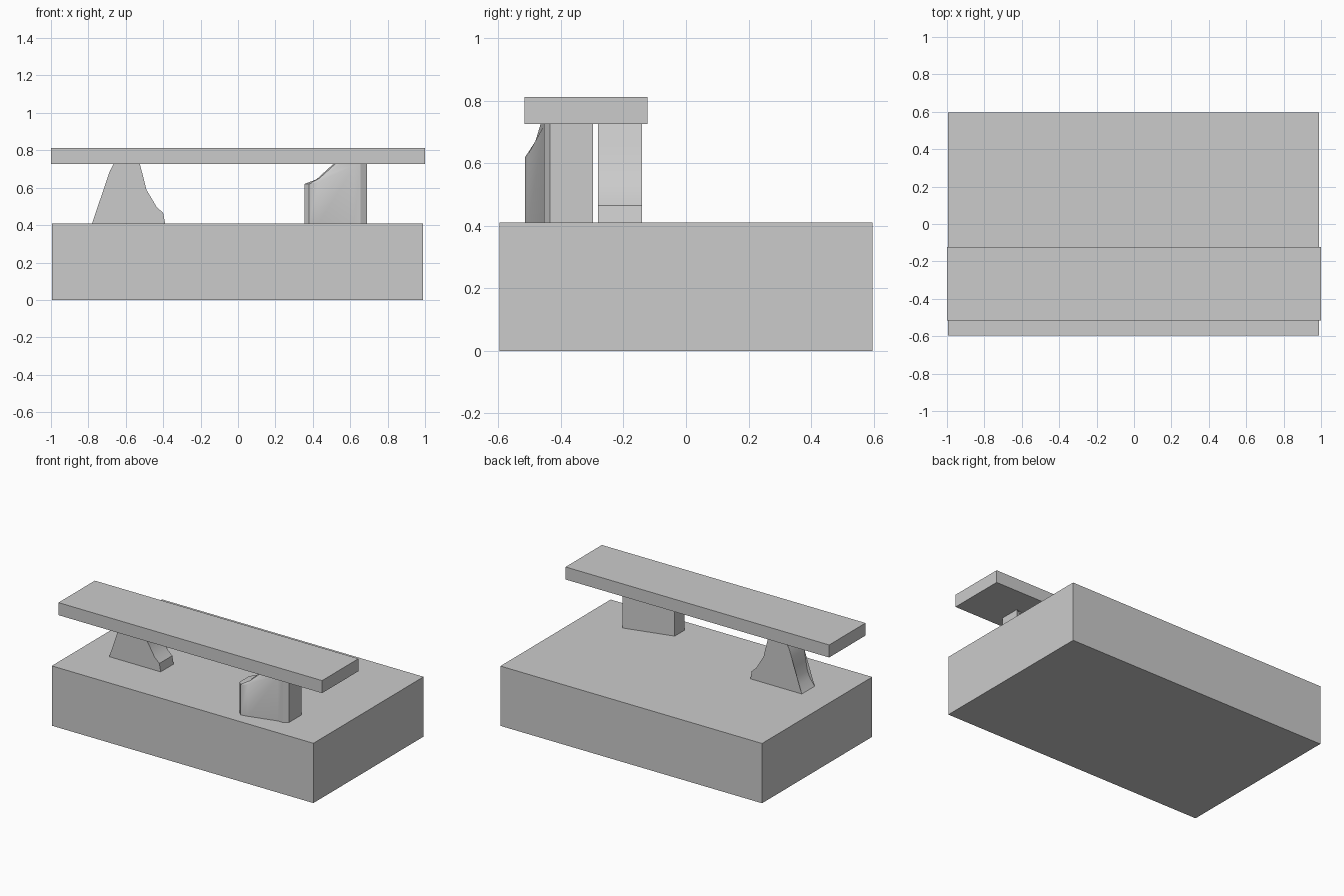
import bpy, bmesh

if "Cube" in bpy.data.objects:
    bpy.data.objects.remove(bpy.data.objects["Cube"])


def finish(name, bm, smooth=False):
    bmesh.ops.recalc_face_normals(bm, faces=bm.faces)
    mesh = bpy.data.meshes.new(name)
    bm.to_mesh(mesh)
    bm.free()
    obj = bpy.data.objects.new(name, mesh)
    bpy.context.collection.objects.link(obj)
    if smooth:
        bpy.ops.object.select_all(action='DESELECT')
        obj.select_set(True)
        bpy.context.view_layer.objects.active = obj
        bpy.ops.object.shade_smooth_by_angle(angle=0.45)
    return obj


def loft(name, rings):
    """Skin matching rings of points and cap both ends."""
    bm = bmesh.new()
    loops = [[bm.verts.new(p) for p in ring] for ring in rings]
    n = len(loops[0])
    for a, b in zip(loops, loops[1:]):
        for i in range(n):
            j = (i + 1) % n
            bm.faces.new((a[i], a[j], b[j], b[i]))
    bm.faces.new(loops[0])
    bm.faces.new(loops[-1])
    bmesh.ops.triangulate(bm, faces=[f for f in bm.faces if len(f.verts) > 4])
    return finish(name, bm, True)


def box(name, lo, hi):
    bm = bmesh.new()
    bmesh.ops.create_cube(bm, size=1)
    for v in bm.verts:
        v.co = [lo[k] if v.co[k] < 0 else hi[k] for k in range(3)]
    return finish(name, bm)


# Ground block and bench plank
box("ground_block", (-0.995, -0.597, 0), (0.99, 0.597, 0.41))
box("bench_seat", (-1, -0.517, 0.726), (1, -0.123, 0.812))

# Left stone: flared profile running front to back
left_side = [(-0.78, 0.41), (-0.745, 0.455), (-0.725, 0.5), (-0.712, 0.57),
             (-0.70, 0.64), (-0.685, 0.69), (-0.665, 0.727)]
right_side = [(-0.525, 0.727), (-0.51, 0.67), (-0.49, 0.59), (-0.465, 0.54),
              (-0.435, 0.497), (-0.40, 0.465), (-0.39, 0.41)]
profile = left_side + right_side
loft("left_stone", [[(x, y, z) for x, z in profile] for y in (-0.281, -0.141)])

# Right stone: angled block with its front left shoulder worn away
foot = [(0.355, -0.385), (0.355, -0.49), (0.38, -0.515), (0.43, -0.505),
        (0.62, -0.455), (0.655, -0.455), (0.69, -0.435), (0.69, -0.297)]
shoulder_z = [0.62, 0.62, 0.62, 0.63, 0.71, 0.715, 0.72, 0.72]
slope = [(0.42, -0.38, 0.645), (0.42, -0.465, 0.645), (0.435, -0.488, 0.65),
         (0.48, -0.482, 0.67), (0.62, -0.455, 0.72), (0.655, -0.455, 0.722),
         (0.69, -0.435, 0.724), (0.69, -0.297, 0.724)]
crown = [(0.51, -0.35), (0.51, -0.43), (0.52, -0.46), (0.545, -0.465),
         (0.62, -0.455), (0.655, -0.455), (0.69, -0.435), (0.69, -0.297)]
loft("right_stone", [
    [(x, y, 0.41) for x, y in foot],
    [(x, y, z) for (x, y), z in zip(foot, shoulder_z)],
    slope,
    [(x, y, 0.727) for x, y in crown],
])
